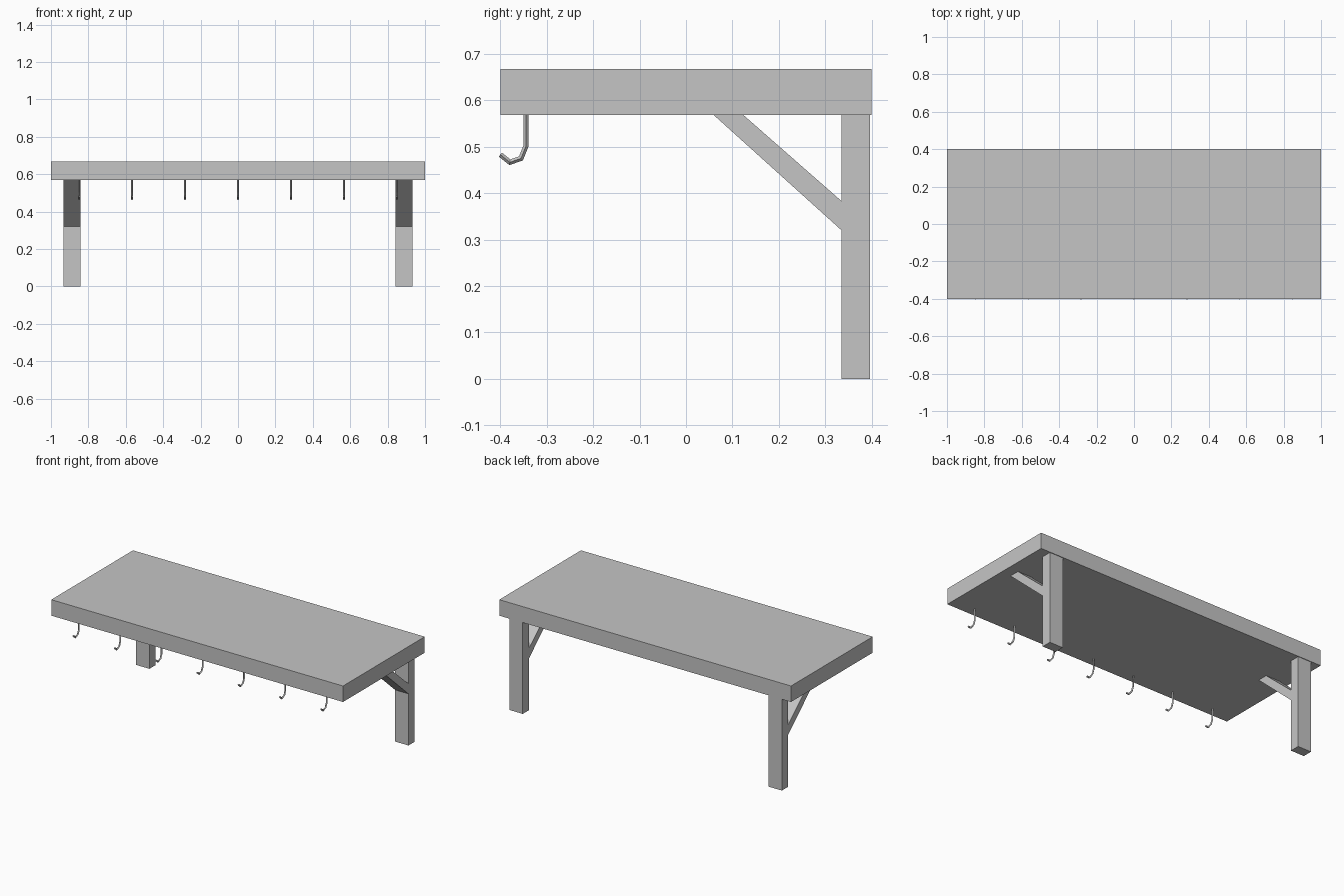
import bpy, bmesh
from mathutils import Vector

if "Cube" in bpy.data.objects:
    bpy.data.objects.remove(bpy.data.objects["Cube"])

grey = bpy.data.materials.new("light_grey")
grey.diffuse_color = (0.56, 0.56, 0.56, 1.0)
grey.use_nodes = True
grey.node_tree.nodes["Principled BSDF"].inputs["Base Color"].default_value = grey.diffuse_color


def finish(name, bm):
    bmesh.ops.recalc_face_normals(bm, faces=bm.faces[:])
    mesh = bpy.data.meshes.new(name)
    bm.to_mesh(mesh)
    bm.free()
    mesh.materials.append(grey)
    obj = bpy.data.objects.new(name, mesh)
    bpy.context.collection.objects.link(obj)
    return obj


def extrude_x(name, profile, x0, x1):
    """Prism with a (y, z) profile running from x0 to x1."""
    bm = bmesh.new()
    rings = [[bm.verts.new((x, y, z)) for y, z in profile] for x in (x0, x1)]
    n = len(profile)
    for ring in rings:
        bm.faces.new(ring)
    for i in range(n):
        j = (i + 1) % n
        bm.faces.new((rings[0][i], rings[0][j], rings[1][j], rings[1][i]))
    return finish(name, bm)


def rect(y0, y1, z0, z1):
    return [(y0, z0), (y1, z0), (y1, z1), (y0, z1)]


def hook(name, x, path, r):
    """Bent rod with a diamond cross-section, mitred at the bends."""
    bm = bmesh.new()
    pts = [Vector(p) for p in path]
    rings = []
    for i, p in enumerate(pts):
        a = (p - pts[i - 1]).normalized() if i > 0 else None
        b = (pts[i + 1] - p).normalized() if i < len(pts) - 1 else None
        t = ((a or b) + (b or a)).normalized()
        k = r / t.dot(a or b)
        n = Vector((-t.y, t.x)) * k
        rings.append([bm.verts.new(v) for v in (
            (x + r, p.x, p.y), (x, p.x + n.x, p.y + n.y),
            (x - r, p.x, p.y), (x, p.x - n.x, p.y - n.y))])
    for q, s in zip(rings, rings[1:]):
        for i in range(4):
            j = (i + 1) % 4
            bm.faces.new((q[i], q[j], s[j], s[i]))
    bm.faces.new(rings[0])
    bm.faces.new(rings[-1])
    return finish(name, bm)


# Thick shelf board
extrude_x("shelf_board", rect(-0.4, 0.4, 0.568, 0.667), -1.0, 1.0)

# Rear posts and diagonal braces
brace = [(0.06, 0.568), (0.124, 0.568), (0.335, 0.383), (0.335, 0.32)]
for side, s in (("left", -1), ("right", 1)):
    extrude_x(side + "_post", rect(0.335, 0.396, 0.0, 0.568), s * 0.842, s * 0.934)
    extrude_x(side + "_brace", brace, s * 0.842, s * 0.934)

# Row of hooks below the front edge
path = [(-0.345, 0.572), (-0.345, 0.501), (-0.3555, 0.475),
        (-0.3795, 0.4665), (-0.4, 0.483)]
for i in range(7):
    hook("hook_%d" % (i + 1), (i - 3) * 0.283, path, 0.0055)
